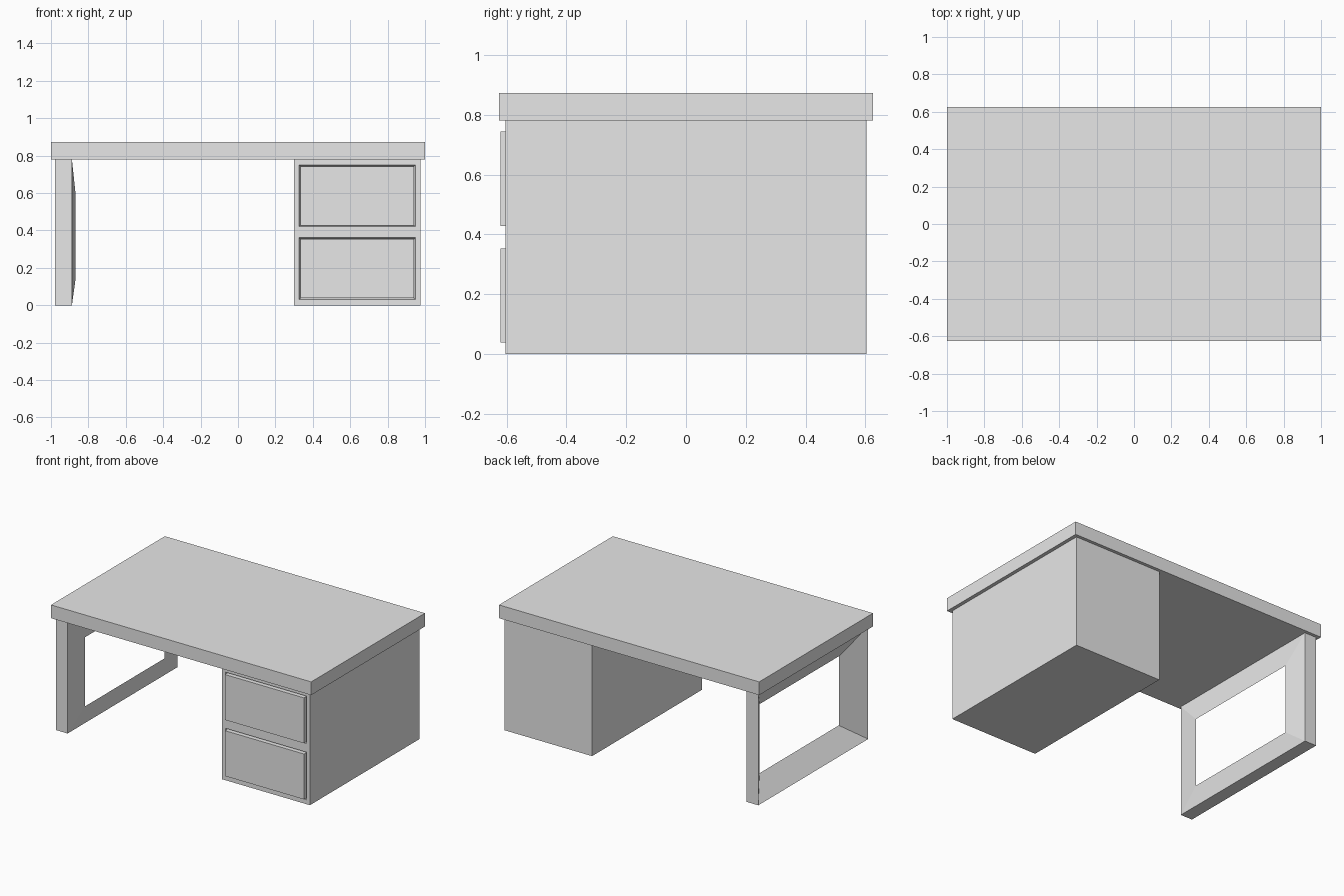
import bpy, bmesh
from mathutils import Vector

cube = bpy.data.objects.get("Cube")
if cube:
    bpy.data.objects.remove(cube, do_unlink=True)

grey = bpy.data.materials.new("light_grey")
grey.use_nodes = True
grey.diffuse_color = (0.8, 0.8, 0.8, 1)
grey.node_tree.nodes["Principled BSDF"].inputs["Base Color"].default_value = (0.8, 0.8, 0.8, 1)


def finish(name, bm):
    bmesh.ops.recalc_face_normals(bm, faces=bm.faces)
    mesh = bpy.data.meshes.new(name)
    bm.to_mesh(mesh)
    bm.free()
    mesh.materials.append(grey)
    obj = bpy.data.objects.new(name, mesh)
    bpy.context.collection.objects.link(obj)
    return obj


def box(lo, hi):
    bm = bmesh.new()
    bmesh.ops.create_cube(bm, size=1)
    lo, hi = Vector(lo), Vector(hi)
    for v in bm.verts:
        v.co = (lo + hi) / 2 + v.co * (hi - lo)
    return bm


def front_faces(bm):
    bm.normal_update()
    return [f for f in bm.faces if f.normal.y < -0.9]


TOP = 0.78      # underside of the desktop
DEPTH = 0.603   # half depth of the supports

# Desktop slab
finish("desktop", box((-1, -0.625, TOP), (1, 0.625, 0.872)))

# Drawer pedestal: split the front, then groove and raise each drawer panel
bm = box((0.3, -DEPTH, 0), (0.975, DEPTH, TOP))
drawers_x = (0.326, 0.949)
drawers_z = ((0.03, 0.361), (0.42, 0.751))
cuts = [((x, 0, 0), (1, 0, 0)) for x in drawers_x]
cuts += [((0, 0, z), (0, 0, 1)) for pair in drawers_z for z in pair]
for co, no in cuts:
    faces = front_faces(bm)
    edges = {e for f in faces for e in f.edges}
    verts = {v for f in faces for v in f.verts}
    bmesh.ops.bisect_plane(bm, geom=faces + list(edges) + list(verts),
                           plane_co=co, plane_no=no)

panels = []
for f in front_faces(bm):
    c = f.calc_center_median()
    if drawers_x[0] < c.x < drawers_x[1] and any(a < c.z < b for a, b in drawers_z):
        panels.append(f)
bmesh.ops.inset_individual(bm, faces=panels, thickness=0.011, depth=-0.02)
for f in panels:
    ext = bmesh.ops.extrude_discrete_faces(bm, faces=[f])["faces"][0]
    for v in ext.verts:
        v.co.y = -0.62
finish("drawer_pedestal", bm)

# Open side leg: a rectangular frame whose outer side funnels to the opening
bm = bmesh.new()


def ring(x, y, z0, z1):
    return [bm.verts.new((x, a, b)) for a, b in ((-y, z0), (y, z0), (y, z1), (-y, z1))]


rings = [ring(-0.978, DEPTH, 0, TOP),
         ring(-0.888, DEPTH, 0, TOP),
         ring(-0.87, 0.435, 0.13, 0.61)]
for k in range(3):
    a, b = rings[k], rings[(k + 1) % 3]
    for i in range(4):
        j = (i + 1) % 4
        bm.faces.new((a[i], a[j], b[j], b[i]))
finish("side_leg_frame", bm)
